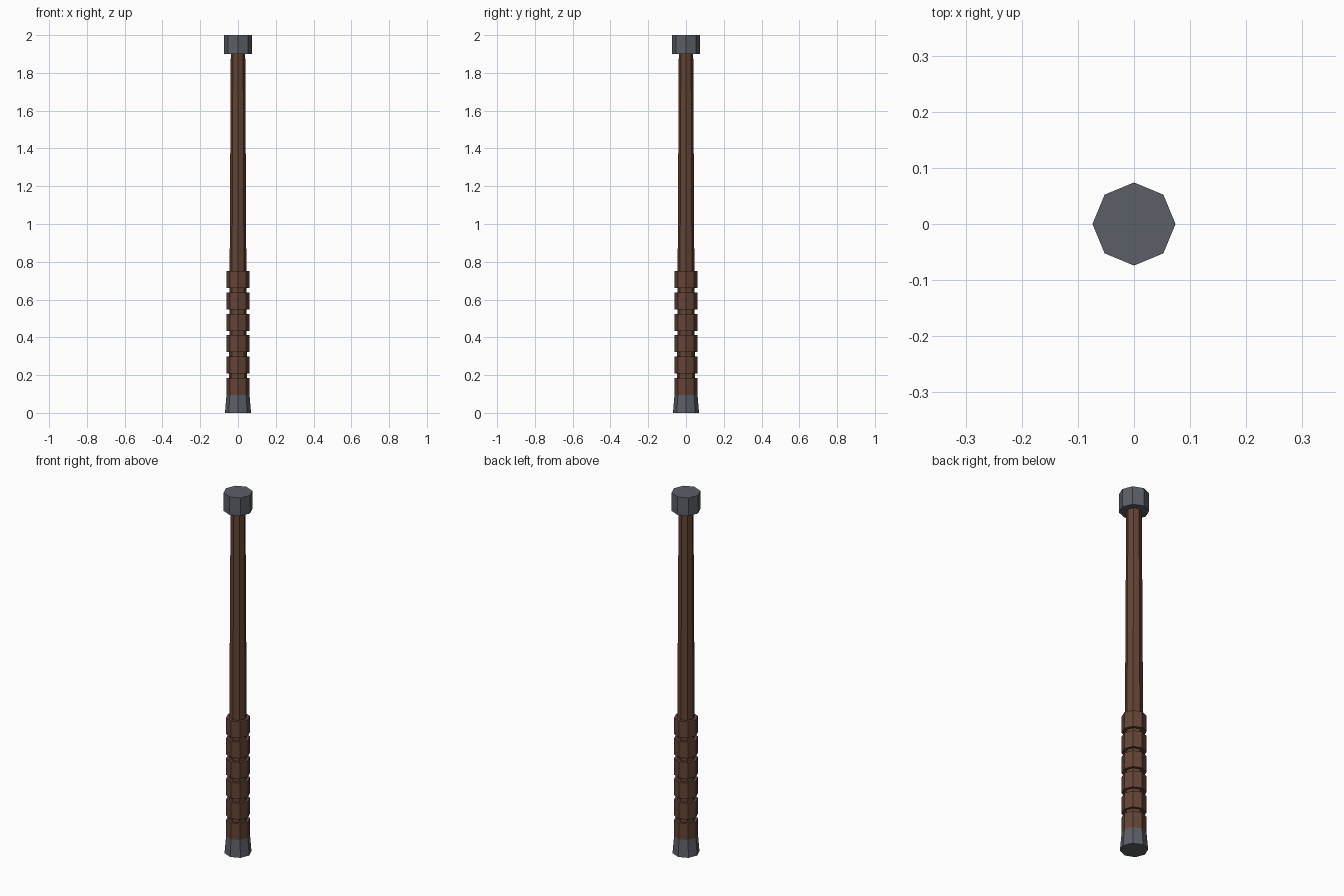
import bpy
import math

if "Cube" in bpy.data.objects:
    bpy.data.objects.remove(bpy.data.objects["Cube"])


def material(name, rgb):
    m = bpy.data.materials.new(name)
    m.diffuse_color = (*rgb, 1.0)
    m.use_nodes = True
    m.node_tree.nodes["Principled BSDF"].inputs["Base Color"].default_value = m.diffuse_color
    return m


steel = material("dark steel", (0.105, 0.115, 0.135))
wood = material("shaft wood", (0.125, 0.055, 0.034))
leather = material("grip leather", (0.125, 0.058, 0.038))


def octagon(name, z0, z1, r0, r1, mat):
    """Eight-sided flat-shaded section from z0 to z1, corners on the axes."""
    bpy.ops.mesh.primitive_cone_add(vertices=8, radius1=r0, radius2=r1,
                                    depth=z1 - z0, location=(0, 0, (z0 + z1) / 2))
    ob = bpy.context.object
    ob.name = name
    ob.data.materials.append(mat)
    return ob


# Tapered wooden shaft
octagon("shaft", 0.05, 1.95, 0.048, 0.038, wood)

# Six evenly spaced grip bands
for i in range(6):
    z = 0.095 + i * 0.1132
    octagon(f"grip_band_{i + 1}", z, z + 0.09, 0.061, 0.061, leather)

# Flared foot and head cap
octagon("pommel", 0.0, 0.095, 0.069, 0.061, steel)
octagon("head_cap", 1.9, 2.0, 0.074, 0.074, steel)
